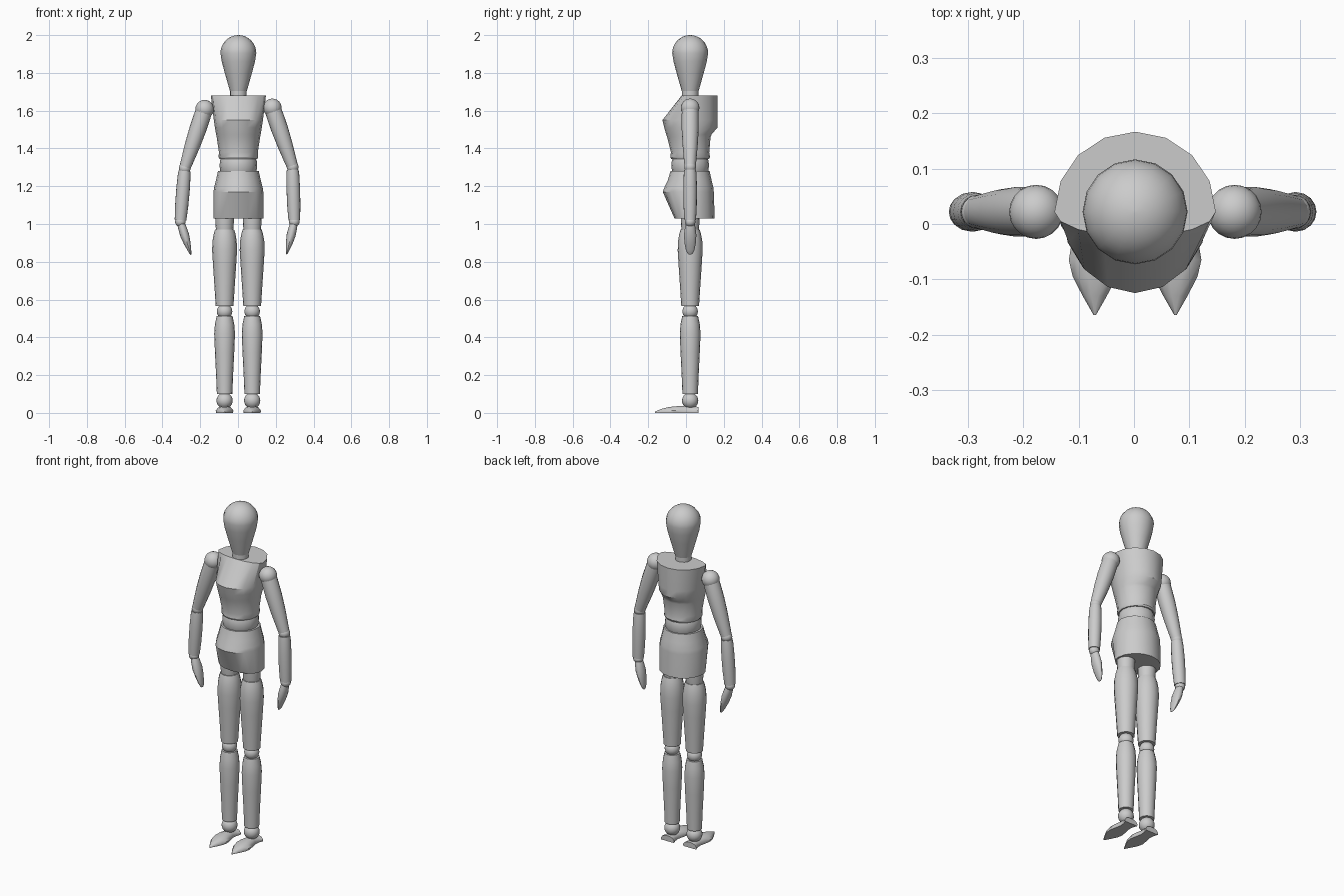
import bpy, bmesh, math
from mathutils import Vector

if "Cube" in bpy.data.objects:
    bpy.data.objects.remove(bpy.data.objects["Cube"])

CX, CY = 0.002, 0.022   # body axis


def loft(name, rings, base=(CX, CY, 0), axis=(0, 0, 1), n=16, angle=32):
    """rings: (distance, half width x, front depth, back depth), or (distance, radius)"""
    bm = bmesh.new()
    d = Vector(axis).normalized()
    vy = Vector((0, 1, 0))
    vx = vy.cross(d)
    loops = []
    for r in rings:
        t, rx = r[0], r[1]
        f = r[2] if len(r) > 2 else rx
        b = r[3] if len(r) > 3 else f
        loop = []
        for i in range(n):
            a = 2 * math.pi * i / n
            s = math.sin(a)
            loop.append(bm.verts.new(Vector(base) + d * t + vx * (rx * math.cos(a)) + vy * (s * (b if s > 0 else f))))
        loops.append(loop)
    for p, q in zip(loops, loops[1:]):
        for i in range(n):
            j = (i + 1) % n
            bm.faces.new((p[i], p[j], q[j], q[i]))
    bm.faces.new(loops[0][::-1])
    bm.faces.new(loops[-1])
    return finish(name, bm, angle)


def finish(name, bm, angle=32):
    bmesh.ops.recalc_face_normals(bm, faces=bm.faces)
    me = bpy.data.meshes.new(name)
    bm.to_mesh(me)
    bm.free()
    ob = bpy.data.objects.new(name, me)
    bpy.context.collection.objects.link(ob)
    bpy.ops.object.select_all(action='DESELECT')
    ob.select_set(True)
    bpy.context.view_layer.objects.active = ob
    bpy.ops.object.shade_smooth_by_angle(angle=math.radians(angle))
    return ob


def ball(name, loc, r):
    bm = bmesh.new()
    bmesh.ops.create_uvsphere(bm, u_segments=20, v_segments=12, radius=r)
    bmesh.ops.translate(bm, verts=bm.verts, vec=loc)
    return finish(name, bm)


def limb(name, p, q, profile):
    """profile: (fraction along p->q, radius[, depth])"""
    p, q = Vector(p), Vector(q)
    length = (q - p).length
    return loft(name, [(r[0] * length, *r[1:]) for r in profile], p, q - p)


# head: tapered jaw with a domed top
dome = [(1.905 + 0.095 * math.sin(a), 0.095 * math.cos(a)) for a in [math.radians(k) for k in range(0, 90, 11)]]
loft("head", [(1.705, 0.045), (1.715, 0.048), (1.80, 0.072), (1.86, 0.088)] + dome)
loft("neck", [(1.66, 0.044), (1.71, 0.044)])

# torso: sloped chest, flat upper back
loft("chest", [(1.345, 0.100), (1.355, 0.105), (1.38, 0.103, 0.102, 0.101), (1.46, 0.115, 0.122, 0.108),
               (1.475, 0.118, 0.127, 0.114), (1.51, 0.124, 0.137, 0.144), (1.55, 0.130, 0.147, 0.145),
               (1.68, 0.146, 0.045, 0.145)])
loft("waist", [(1.26, 0.088), (1.28, 0.096), (1.31, 0.100), (1.335, 0.097), (1.355, 0.090)])
loft("hips", [(1.03, 0.133, 0.083, 0.130), (1.17, 0.132, 0.145, 0.125), (1.19, 0.129, 0.138, 0.124),
              (1.23, 0.119, 0.119, 0.114), (1.28, 0.108, 0.104, 0.103)])

# legs and feet
for side, s in (("left", 1), ("right", -1)):
    x = CX + 0.073 * s
    at = (x, CY, 0)
    loft(side + "_hip_joint", [(0.96, 0.044), (0.99, 0.048), (1.04, 0.050)], at)
    loft(side + "_thigh", [(0.565, 0.047), (0.66, 0.053), (0.78, 0.061), (0.86, 0.066), (0.91, 0.064),
                           (0.95, 0.057), (0.972, 0.050)], at)
    ball(side + "_knee", (x, CY, 0.537), 0.041)
    loft(side + "_shin", [(0.10, 0.041), (0.20, 0.045), (0.32, 0.051), (0.42, 0.055), (0.47, 0.051),
                          (0.512, 0.042)], at)
    ball(side + "_ankle", (x, CY, 0.065), 0.043)
    # foot: half widths and top heights from heel to toe
    bm = bmesh.new()
    prev = None
    for y, w, h in [(0.066, 0.044, 0.032), (0.04, 0.034, 0.034), (0.01, 0.032, 0.036), (-0.03, 0.041, 0.037),
                    (-0.065, 0.047, 0.034), (-0.095, 0.040, 0.030), (-0.13, 0.022, 0.021), (-0.165, 0.002, 0.007)]:
        ring = [bm.verts.new((x + w * u, y, h * v)) for u, v in
                ((-0.95, 0), (0.95, 0), (1, 0.35), (0.75, 0.8), (0.3, 1), (-0.3, 1), (-0.75, 0.8), (-1, 0.35))]
        if prev:
            for i in range(8):
                j = (i + 1) % 8
                bm.faces.new((prev[i], prev[j], ring[j], ring[i]))
        else:
            bm.faces.new(ring)
        prev = ring
    bm.faces.new(prev)
    finish(side + "_foot", bm, 40)

# arms: (x, z) of shoulder, elbow, wrist, fingertip; the two sides hang slightly differently
poses = {"left": [(0.182, 1.615), (0.289, 1.302), (0.298, 1.012), (0.257, 0.838)],
         "right": [(-0.177, 1.608), (-0.282, 1.295), (-0.305, 1.012), (-0.249, 0.836)]}
for side, pts in poses.items():
    sh, el, wr, tip = [Vector((px, CY, pz)) for px, pz in pts]
    ball(side + "_shoulder", sh, 0.049)
    limb(side + "_upper_arm", sh, el, [(0.06, 0.044), (0.14, 0.045), (0.35, 0.045), (0.6, 0.041),
                                      (0.85, 0.034), (0.98, 0.030)])
    ball(side + "_elbow", el, 0.031)
    limb(side + "_forearm", el, wr, [(0.05, 0.031), (0.14, 0.034), (0.4, 0.036), (0.7, 0.035), (0.97, 0.031)])
    ball(side + "_wrist", wr, 0.028)
    limb(side + "_hand", wr, tip, [(0.02, 0.018, 0.022), (0.15, 0.022, 0.027), (0.4, 0.024, 0.033),
                                  (0.65, 0.018, 0.030), (0.85, 0.010, 0.023), (0.96, 0.005, 0.015), (1, 0.001, 0.006)])
